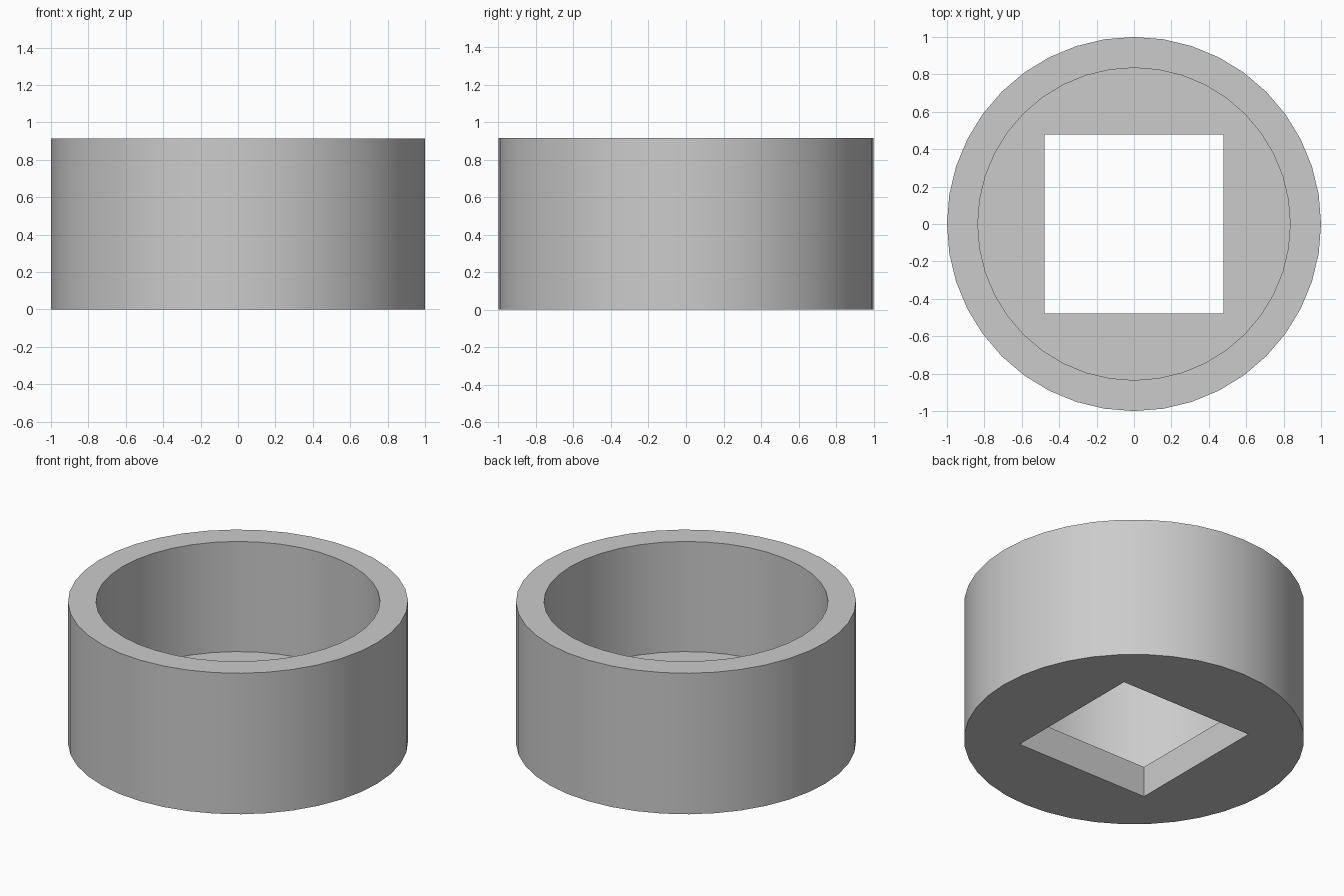
import bpy
import math

SIDES = 40
HEIGHT = 0.915
FLOOR = 0.2
INNER_RADIUS = 0.835
HOLE = 0.955

default_cube = bpy.data.objects.get("Cube")
if default_cube:
    bpy.data.objects.remove(default_cube, do_unlink=True)


def cylinder(name, radius, bottom, top):
    bpy.ops.mesh.primitive_cylinder_add(
        vertices=SIDES, radius=radius, depth=top - bottom,
        location=(0, 0, (bottom + top) / 2), rotation=(0, 0, math.pi / 2))
    obj = bpy.context.object
    obj.name = name
    return obj


def cut(target, cutter):
    cutter.hide_render = True
    mod = target.modifiers.new("cut", "BOOLEAN")
    mod.operation = "DIFFERENCE"
    mod.solver = "EXACT"
    mod.object = cutter
    bpy.ops.object.select_all(action="DESELECT")
    target.select_set(True)
    bpy.context.view_layer.objects.active = target
    bpy.ops.object.modifier_apply(modifier=mod.name)
    bpy.data.objects.remove(cutter, do_unlink=True)


# Round cup body
body = cylinder("round_cup", 1, 0, HEIGHT)

# Round recess open at the top, leaving a floor
cut(body, cylinder("recess_cutter", INNER_RADIUS, FLOOR, HEIGHT + 0.2))

# Square hole through the floor
bpy.ops.mesh.primitive_cube_add(size=HOLE, location=(0, 0, 0))
hole = bpy.context.object
hole.name = "square_hole_cutter"
cut(body, hole)

# Single grey material
grey = bpy.data.materials.new("light_grey")
grey.use_nodes = True
colour = (0.6, 0.6, 0.6, 1)
grey.diffuse_color = colour
grey.node_tree.nodes["Principled BSDF"].inputs["Base Color"].default_value = colour
body.data.materials.clear()
body.data.materials.append(grey)
for face in body.data.polygons:
    face.material_index = 0

# Smooth walls with crisp rims
bpy.ops.object.select_all(action="DESELECT")
body.select_set(True)
bpy.context.view_layer.objects.active = body
bpy.ops.object.shade_smooth_by_angle(angle=math.radians(30))
